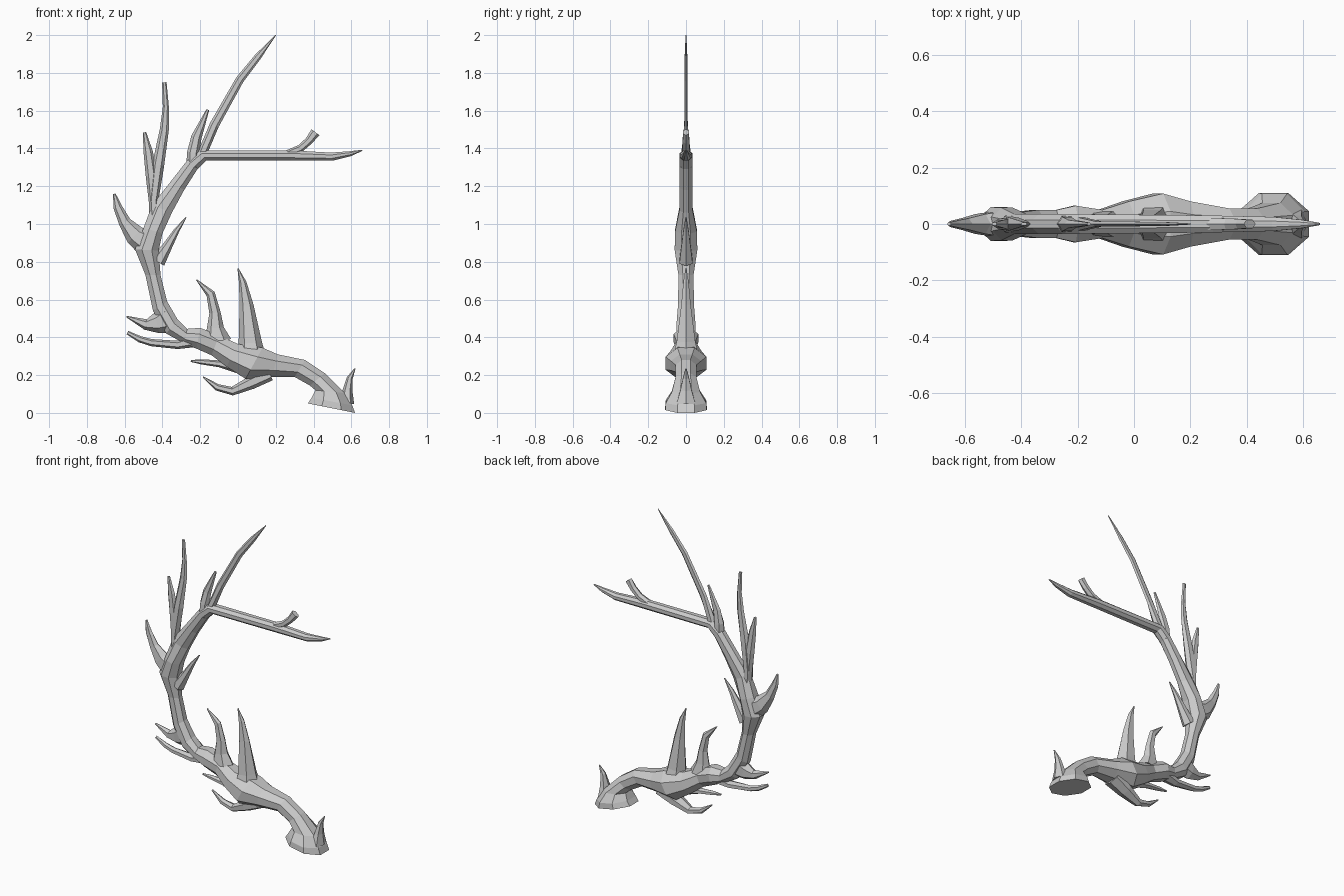
import bpy, bmesh, math
from mathutils import Vector


def loft(name, rings, sides, turn):
    """Skin flat rings, each given by two opposite edge points (x, z) and a half depth in y."""
    bm = bmesh.new()
    angles = [(i + turn) * 2 * math.pi / sides for i in range(sides)]
    cmax = max(math.cos(a) for a in angles)
    smax = max(math.sin(a) for a in angles)
    loops = []
    for x1, z1, x2, z2, d in rings:
        c = Vector(((x1 + x2) / 2, 0, (z1 + z2) / 2))
        h = Vector(((x2 - x1) / 2, 0, (z2 - z1) / 2))
        loops.append([bm.verts.new(c + h * (math.cos(a) / cmax)
                                   + Vector((0, d * math.sin(a) / smax, 0))) for a in angles])
    for a, b in zip(loops, loops[1:]):
        for i in range(sides):
            j = (i + 1) % sides
            bm.faces.new((a[i], a[j], b[j], b[i]))
    bm.faces.new(loops[0])
    bm.faces.new(loops[-1])
    bmesh.ops.recalc_face_normals(bm, faces=bm.faces)
    mesh = bpy.data.meshes.new(name)
    bm.to_mesh(mesh)
    bm.free()
    obj = bpy.data.objects.new(name, mesh)
    bpy.context.collection.objects.link(obj)
    return obj


def tine(name, *path):
    """Tapering tine along centre points (x, z, half width, half depth)."""
    rings = []
    for i, (x, z, w, d) in enumerate(path):
        a, b = path[max(i - 1, 0)], path[min(i + 1, len(path) - 1)]
        t = Vector((b[0] - a[0], b[1] - a[1])).normalized()
        rings.append((x - t.y * w, z + t.x * w, x + t.y * w, z - t.x * w, d))
    return loft(name, rings, 6, 0)


# Main beam: flared burr at the skull, double bend, long level end
loft("main_beam", [
    (.37, .05, .62, .0, .11), (.39, .08, .605, .04, .107),
    (.41, .12, .565, .105, .075), (.38, .145, .46, .21, .055),
    (.30, .19, .355, .28, .055), (.18, .19, .21, .31, .08),
    (.04, .18, .13, .345, .108), (-.06, .245, .0, .365, .08),
    (-.14, .305, -.10, .41, .05), (-.22, .34, -.20, .45, .065),
    (-.28, .365, -.27, .445, .05), (-.38, .42, -.32, .495, .05),
    (-.45, .54, -.375, .59, .042), (-.49, .73, -.41, .73, .04),
    (-.545, .865, -.42, .86, .06), (-.50, .98, -.40, .95, .058),
    (-.455, 1.10, -.35, 1.06, .035), (-.36, 1.22, -.285, 1.18, .035),
    (-.27, 1.335, -.215, 1.29, .035), (-.20, 1.39, -.17, 1.335, .035),
    (.28, 1.39, .28, 1.335, .03), (.49, 1.378, .50, 1.335, .025),
    (.59, 1.385, .60, 1.36, .015), (.655, 1.393, .66, 1.388, .004),
], 8, .5)

# Tines of the lower beam
tine("burr_tine", (.575, .05, .04, .05), (.58, .12, .026, .03),
     (.592, .185, .016, .016), (.619, .235, .003, .003))
tine("tall_spike", (.07, .29, .08, .07), (.065, .37, .062, .05),
     (.045, .57, .037, .025), (.025, .69, .02, .014), (0, .765, .003, .003))
tine("hooked_tine", (-.11, .38, .075, .045), (-.12, .45, .045, .032),
     (-.122, .53, .03, .022), (-.145, .63, .024, .016), (-.22, .705, .003, .004))
tine("lower_tine_upper", (.07, .25, .04, .05), (-.01, .24, .028, .03),
     (-.1, .26, .018, .02), (-.19, .27, .014, .014), (-.25, .275, .005, .006))
tine("lower_tine_lower", (.17, .205, .035, .055), (.07, .16, .035, .045),
     (-.03, .115, .023, .025), (-.11, .135, .018, .018), (-.185, .19, .004, .005))
tine("bend_tine_lower", (-.21, .385, .035, .045), (-.32, .36, .022, .028),
     (-.46, .372, .019, .018), (-.52, .39, .017, .014), (-.585, .425, .01, .006))
tine("bend_tine_upper", (-.37, .5, .08, .045), (-.43, .475, .055, .036),
     (-.49, .468, .028, .022), (-.59, .51, .004, .005))

# Tines of the upper beam
tine("outer_hook", (-.48, .90, .075, .045), (-.545, .94, .055, .035),
     (-.60, 1.01, .033, .02), (-.637, 1.09, .023, .012), (-.655, 1.16, .007, .006))
tine("inner_spike", (-.425, .80, .04, .035), (-.375, .88, .026, .025),
     (-.325, .965, .015, .014), (-.275, 1.035, .003, .003))
tine("fork_long_prong", (-.44, 1.05, .03, .03), (-.447, 1.12, .025, .027),
     (-.423, 1.31, .032, .022), (-.39, 1.50, .024, .01), (-.382, 1.62, .016, .008),
     (-.39, 1.75, .012, .006))
tine("fork_short_prong", (-.45, 1.10, .02, .022), (-.458, 1.25, .03, .02),
     (-.475, 1.38, .025, .014), (-.495, 1.485, .009, .006))
tine("crown_small_tine", (-.24, 1.30, .035, .03), (-.237, 1.38, .032, .025),
     (-.22, 1.46, .028, .014), (-.16, 1.605, .008, .005))
tine("crown_long_tine", (-.195, 1.36, .025, .025), (-.125, 1.525, .025, .009),
     (.01, 1.765, .022, .008), (.105, 1.885, .018, .007), (.2, 2.0, .002, .002))
tine("beam_end_fork", (.25, 1.368, .018, .022), (.33, 1.40, .02, .02),
     (.375, 1.44, .021, .018), (.41, 1.486, .026, .015))
